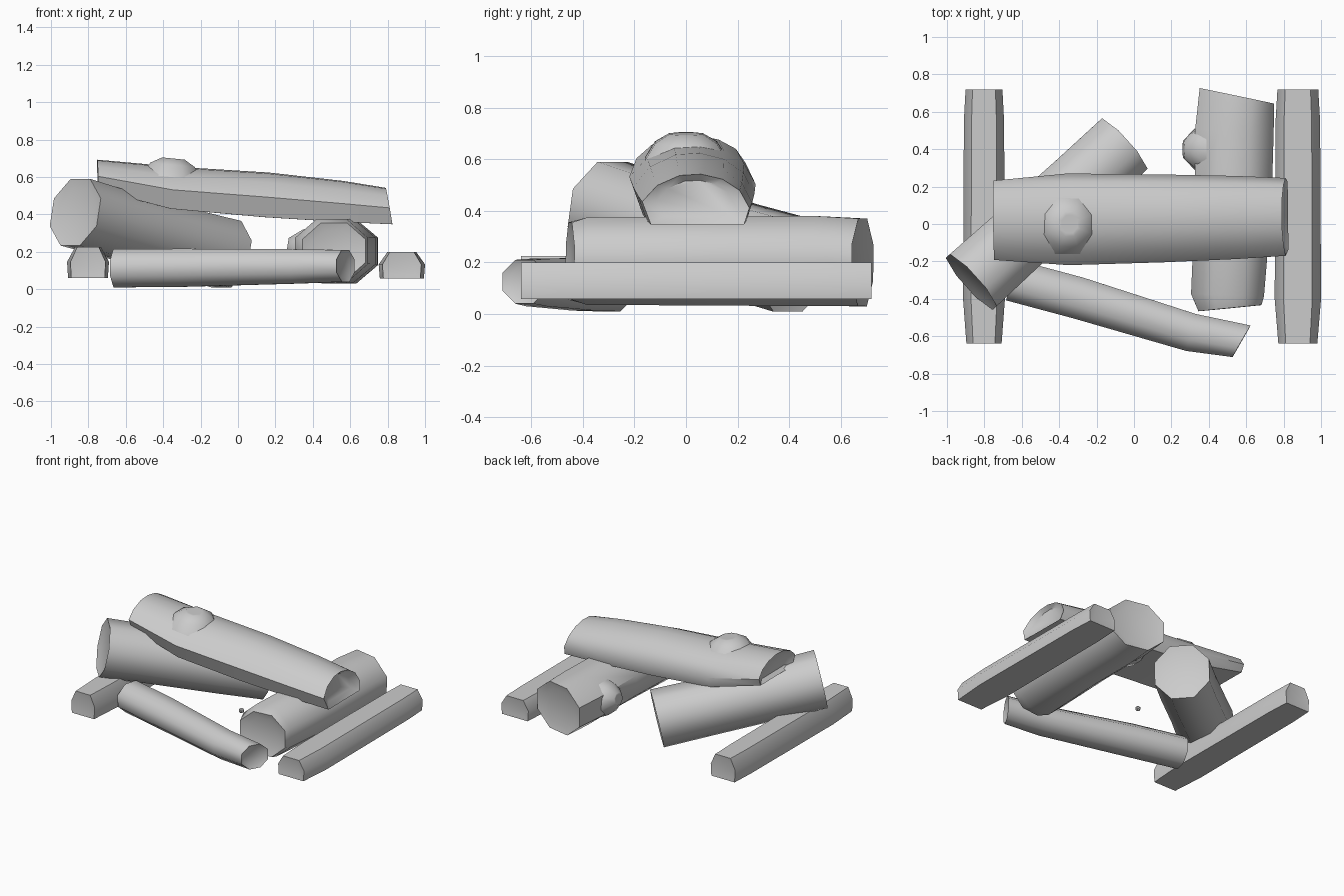
import bpy, bmesh, math
from mathutils import Vector

if "Cube" in bpy.data.objects:
    bpy.data.objects.remove(bpy.data.objects["Cube"])


def loft(name, profile, sections, recess=0.015):
    """Skin a profile along sections (x, y, z, half_w, half_h, skew_u, skew_v)."""
    start, end = Vector(sections[0][:3]), Vector(sections[-1][:3])
    axis = (end - start).normalized()
    side = Vector((0, 0, 1)).cross(axis).normalized()
    up = axis.cross(side)
    bm = bmesh.new()

    def ring(s, scale=1.0, push=0.0):
        s = tuple(s) + (0,) * (7 - len(s))
        c = Vector(s[:3]) + axis * push
        return [bm.verts.new(c + side * u * s[3] * scale + up * v * s[4] * scale
                             + axis * (u * s[5] + v * s[6]) * scale)
                for u, v in profile]

    # recessed caps at both ends
    rings = [ring(sections[0], 0.72, recess)]
    rings += [ring(s) for s in sections]
    rings.append(ring(sections[-1], 0.72, -recess))
    n = len(profile)
    for a, b in zip(rings, rings[1:]):
        for i in range(n):
            j = (i + 1) % n
            bm.faces.new((a[i], a[j], b[j], b[i]))
    bm.faces.new(rings[0])
    bm.faces.new(rings[-1])
    bmesh.ops.recalc_face_normals(bm, faces=bm.faces)
    me = bpy.data.meshes.new(name)
    bm.to_mesh(me)
    bm.free()
    ob = bpy.data.objects.new(name, me)
    bpy.context.collection.objects.link(ob)
    bpy.ops.object.select_all(action='DESELECT')
    bpy.context.view_layer.objects.active = ob
    ob.select_set(True)
    bpy.ops.object.shade_smooth_by_angle(angle=math.radians(50))
    return ob


def regular(n):
    k = 1 / math.cos(math.pi / n)
    return [(k * math.cos((i + .5) * 2 * math.pi / n),
             k * math.sin((i + .5) * 2 * math.pi / n)) for i in range(n)]


octagon = regular(8)
flat_base = [(-.95, -1), (.95, -1), (1, .05), (.62, 1), (-.62, 1), (-1, .05)]
half_round = [(-.84, -1), (.9, -1), (1, -.35), (.82, .35), (.5, .8), (.1, 1),
              (-.3, .95), (-.72, .55), (-1, -.1)]

# flat-bottomed logs along both sides
for name, x, w, z, h in (("left_side_log", -.802, .112, .142, .083),
                         ("right_side_log", .876, .124, .129, .071)):
    loft(name, flat_base, [(x, .72, z, w * .88, h), (x, .55, z, w * .96, h),
                           (x, -.4, z, w, h), (x, -.64, z, w * .84, h)], 0.004)

# slim log lying across the front
loft("front_log", octagon, [
    (-.655, -.3, .112, .112, .102), (-.3, -.395, .115, .112, .102),
    (.305, -.58, .122, .102, .092), (.575, -.627, .125, .094, .085, .025)])

# thick log sloping diagonally from the left corner to the back
loft("diagonal_log", octagon, [
    (-.87, -.31, .412, .187, .182), (-.65, -.11, .348, .182, .178),
    (-.3, .2, .25, .182, .178), (-.06, .42, .187, .182, .182)])

# thick log on the right with a branch stub
loft("right_log", octagon, [
    (.55, .685, .2, .2, .17, .035), (.537, .5, .205, .21, .175),
    (.53, .1, .205, .205, .172), (.5, -.38, .205, .195, .17),
    (.513, -.45, .205, .168, .15, -.022)])
loft("right_log_stub", octagon, [(.42, .4, .21, .15, .13), (.33, .4, .22, .11, .1),
                                 (.265, .4, .235, .045, .04)], 0)

# split log resting on top, with a knot
loft("top_log", half_round, [
    (-.75, .02, .612, .212, .08, 0, -.012), (-.35, .025, .543, .245, .113),
    (.15, .03, .505, .235, .12), (.55, .035, .47, .222, .11),
    (.807, .038, .445, .208, .095, 0, -.027)], 0.03)
loft("top_log_knot", octagon, [(-.355, 0, .6, .16, .16), (-.35, 0, .665, .12, .12),
                               (-.345, 0, .699, .065, .06)], 0)

# small pebble in the middle
bpy.ops.mesh.primitive_ico_sphere_add(subdivisions=1, radius=.02, location=(0, .04, .053))
bpy.context.object.name = "pebble"
